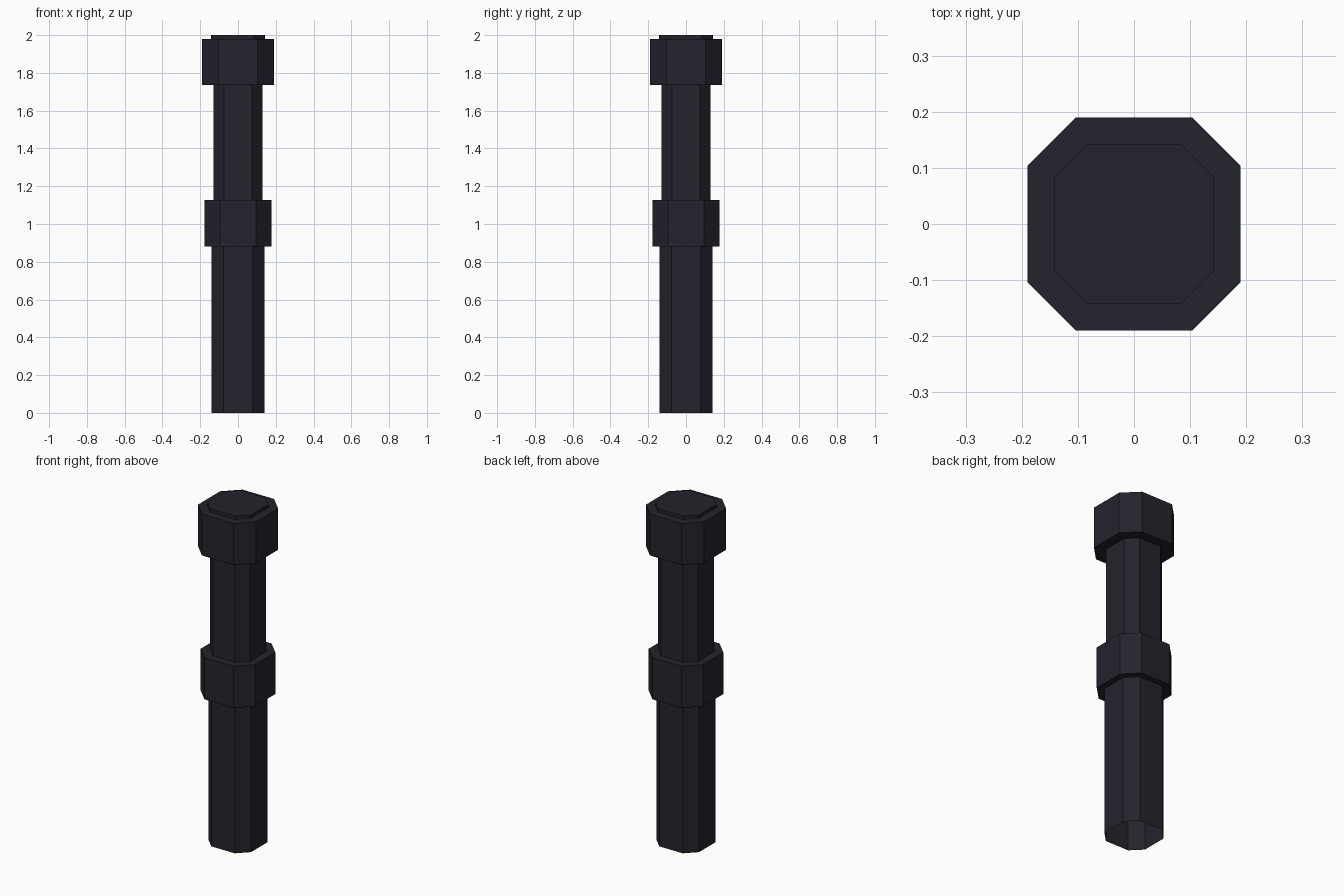
import bpy
import bmesh

# Remove the default cube only
cube = bpy.data.objects.get("Cube")
if cube:
    bpy.data.objects.remove(cube, do_unlink=True)

# Single dark material
dark = bpy.data.materials.new("dark_blue_grey")
dark.use_nodes = True
colour = (0.017, 0.017, 0.026, 1.0)
dark.diffuse_color = colour
dark.node_tree.nodes["Principled BSDF"].inputs["Base Color"].default_value = colour

# Chamfered-square sections: (half width, half length of the flat side)
LOWER = (0.14, 0.077)
MIDDLE = (0.177, 0.096)
UPPER = (0.131, 0.073)
HEAD = (0.19, 0.1035)
LID = (0.142, 0.084)


def octagon(bm, section, z):
    """Eight vertices, counter-clockwise seen from above."""
    w, f = section
    corners = [(w, -f), (w, f), (f, w), (-f, w), (-w, f), (-w, -f), (-f, -w), (f, -w)]
    return [bm.verts.new((x, y, z)) for x, y in corners]


def shell(name, rings, capped=False):
    """Skin successive octagon rings, optionally closing the last one."""
    bm = bmesh.new()
    loops = [octagon(bm, section, z) for section, z in rings]
    for low, high in zip(loops, loops[1:]):
        for i in range(len(low)):
            j = (i + 1) % len(low)
            bm.faces.new((low[i], low[j], high[j], high[i]))
    if capped:
        bm.faces.new(loops[-1])
    mesh = bpy.data.meshes.new(name)
    bm.to_mesh(mesh)
    bm.free()
    mesh.materials.append(dark)
    obj = bpy.data.objects.new(name, mesh)
    bpy.context.collection.objects.link(obj)


# Hollow tubes, the lower one open at the bottom
shell("lower_tube", [(LOWER, 0), (LOWER, 0.88)])
shell("upper_tube", [(UPPER, 1.127), (UPPER, 1.735)])

# Collars with flat ledges that meet the tubes
shell("middle_collar", [(LOWER, 0.88), (MIDDLE, 0.88), (MIDDLE, 1.127), (UPPER, 1.127)])
shell("top_collar", [(UPPER, 1.735), (HEAD, 1.735), (HEAD, 1.98), (LID, 1.98)])

# Raised end cap
shell("end_cap", [(LID, 1.98), (LID, 2.0)], capped=True)
